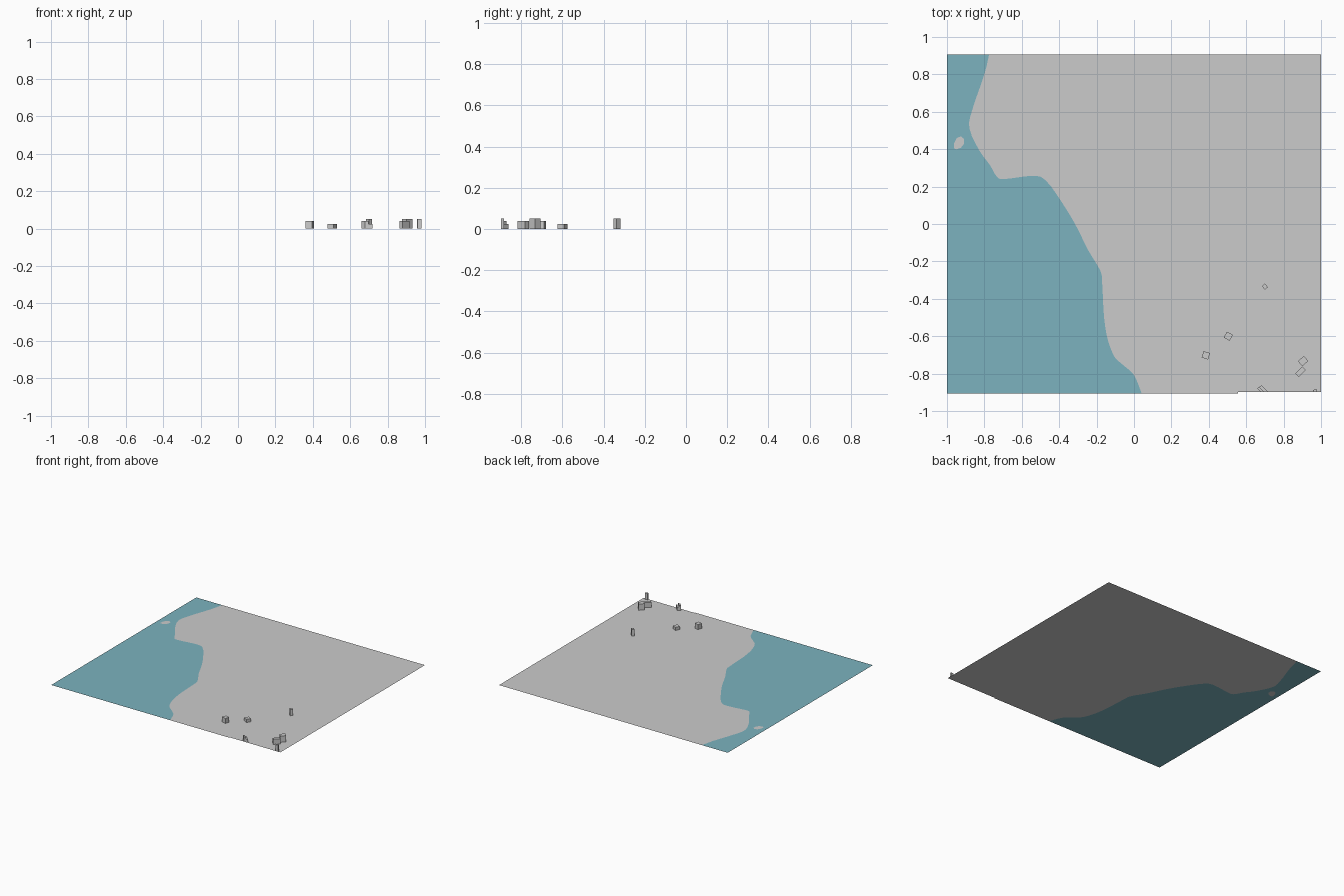
import bpy, bmesh, math
from mathutils import Vector, Matrix

if "Cube" in bpy.data.objects:
    bpy.data.objects.remove(bpy.data.objects["Cube"])


def make_object(name, bm, mat=None):
    mesh = bpy.data.meshes.new(name)
    bm.to_mesh(mesh)
    bm.free()
    obj = bpy.data.objects.new(name, mesh)
    bpy.context.collection.objects.link(obj)
    if mat:
        mesh.materials.append(mat)
    return obj


def flat_area(name, loops, mat=None):
    # flat sheet at z = 0; extra loops become holes
    bm = bmesh.new()
    edges = []
    for loop in loops:
        vs = [bm.verts.new((x, y, 0)) for x, y in loop]
        edges += [bm.edges.new((vs[i - 1], vs[i])) for i in range(len(vs))]
    bmesh.ops.triangle_fill(bm, use_beauty=True, use_dissolve=False, edges=edges)
    bm.normal_update()
    for f in bm.faces:
        if f.normal.z < 0:
            f.normal_flip()
    return make_object(name, bm, mat)


def block(name, outline, height):
    # straight walls and a flat roof; outline runs counter-clockwise
    bm = bmesh.new()
    low = [bm.verts.new((x, y, 0)) for x, y in outline]
    top = [bm.verts.new((x, y, height)) for x, y in outline]
    for i in range(len(low)):
        bm.faces.new((low[i - 1], low[i], top[i], top[i - 1]))
    bm.faces.new(top)
    return make_object(name, bm)


def rectangle(x, y, w, d, degrees):
    rot = Matrix.Rotation(math.radians(degrees), 2)
    corners = [(-w, -d), (w, -d), (w, d), (-w, d)]
    return [tuple(rot @ Vector(c) / 2 + Vector((x, y))) for c in corners]


def smooth(points, steps=3):
    # Catmull-Rom through an open row of points
    pts = [Vector(p) for p in points]
    out = []
    for i in range(len(pts) - 1):
        a, b, c, d = pts[max(i - 1, 0)], pts[i], pts[i + 1], pts[min(i + 2, len(pts) - 1)]
        for k in range(steps):
            t = k / steps
            out.append(tuple(0.5 * (2 * b + (c - a) * t + (2 * a - 5 * b + 4 * c - d) * t ** 2
                                    + (3 * b - a - 3 * c + d) * t ** 3)))
    return out + [tuple(pts[-1])]


water_mat = bpy.data.materials.new("water_blue")
water_mat.diffuse_color = (0.2, 0.45, 0.52, 1)
water_mat.use_nodes = True
water_mat.node_tree.nodes["Principled BSDF"].inputs["Base Color"].default_value = water_mat.diffuse_color

# coastline from the back edge to the front edge
coast = smooth([(-0.775, 0.907), (-0.80, 0.80), (-0.865, 0.61), (-0.88, 0.51), (-0.825, 0.39),
                (-0.77, 0.315), (-0.735, 0.255), (-0.695, 0.24), (-0.53, 0.258), (-0.465, 0.225),
                (-0.395, 0.13), (-0.315, 0.0), (-0.245, -0.14), (-0.18, -0.25), (-0.17, -0.32),
                (-0.16, -0.50), (-0.14, -0.62), (-0.107, -0.705), (-0.075, -0.74), (-0.01, -0.795),
                (0.016, -0.84), (0.04, -0.905)])
islet = [(-0.963, 0.405), (-0.963, 0.428), (-0.948, 0.46), (-0.925, 0.468),
         (-0.909, 0.455), (-0.909, 0.428), (-0.925, 0.408), (-0.95, 0.399)]

# ground sheets
flat_area("land", [coast + [(0.555, -0.905), (0.555, -0.899), (1, -0.899), (1, 0.907)]])
flat_area("islet", [islet])
flat_area("water", [coast + [(-1, -0.905), (-1, 0.907)], islet], water_mat)

# free-standing buildings: x, y, width, depth, turn, height
buildings = [
    (0.384, -0.702, 0.036, 0.036, -17, 0.040),
    (0.504, -0.600, 0.036, 0.036, -28, 0.025),
    (0.700, -0.335, 0.025, 0.021, -48, 0.050),
    (0.904, -0.733, 0.042, 0.036, 42, 0.050),
    (0.890, -0.790, 0.052, 0.025, 45, 0.040),
]
for i, (x, y, w, d, turn, h) in enumerate(buildings):
    block(f"building_{i + 1}", rectangle(x, y, w, d, turn), h)

# buildings cut off by the front edge
block("edge_building_tall", [(0.659, -0.88), (0.68, -0.899), (0.698, -0.899), (0.669, -0.871)], 0.04)
block("edge_building_low", [(0.669, -0.871), (0.698, -0.899), (0.718, -0.899), (0.682, -0.862)], 0.025)
block("corner_building", [(0.959, -0.899), (0.98, -0.899), (0.978, -0.884), (0.956, -0.887)], 0.05)
